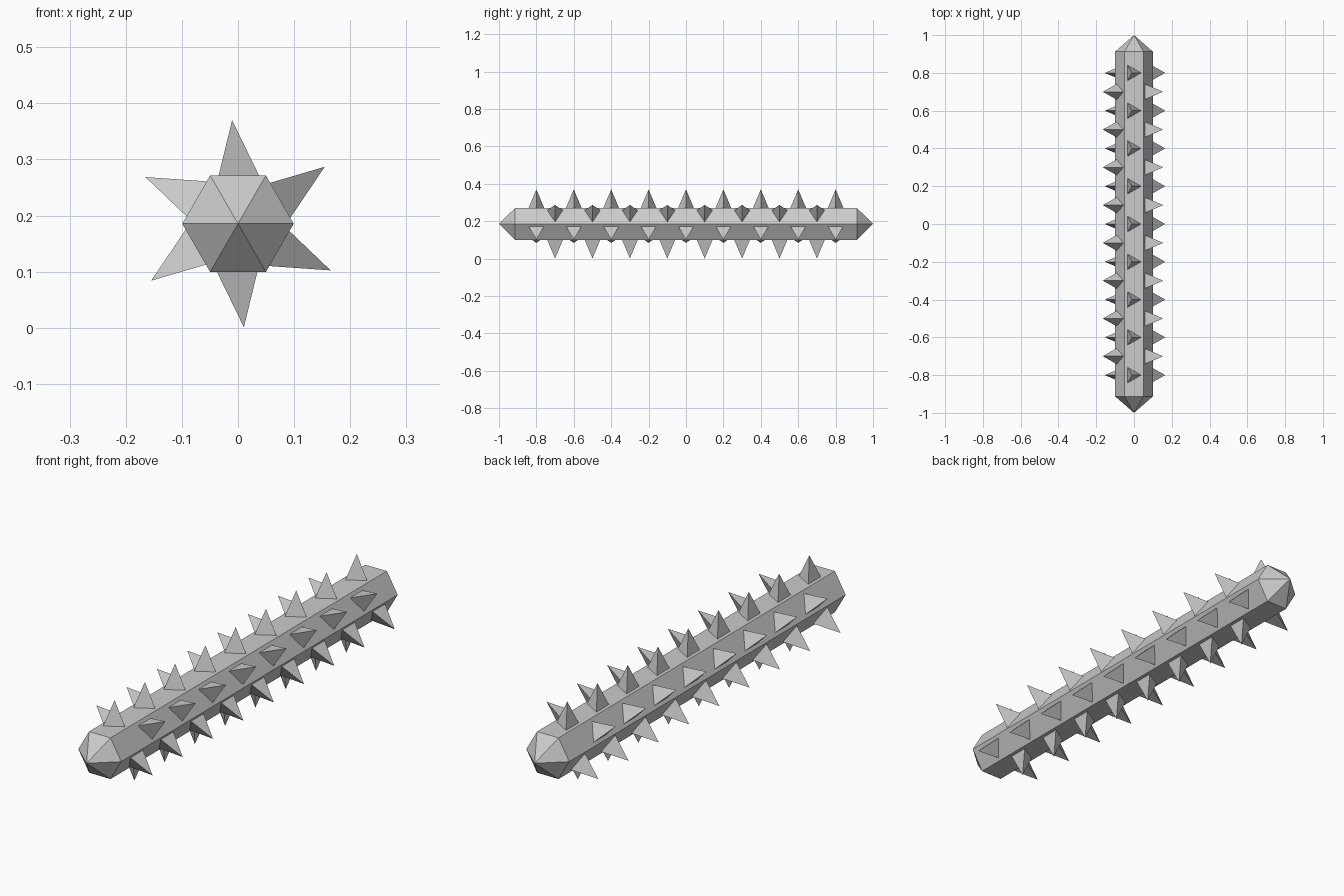
import bpy, bmesh, math
from mathutils import Matrix

if "Cube" in bpy.data.objects:
    bpy.data.objects.remove(bpy.data.objects["Cube"])

CZ = 0.1855         # height of the bar axis
R = 0.0993          # hexagon corner radius
APO = R * math.cos(math.pi / 6)
SHOULDER = 0.913    # where the pointed ends begin
TIP = 0.1845        # spike tip distance from the axis


def finish(bm, name):
    bmesh.ops.recalc_face_normals(bm, faces=bm.faces)
    mesh = bpy.data.meshes.new(name)
    bm.to_mesh(mesh)
    bm.free()
    obj = bpy.data.objects.new(name, mesh)
    obj.location.z = CZ
    bpy.context.collection.objects.link(obj)
    return obj


# Hexagonal bar with pyramid ends
bm = bmesh.new()
rings = []
for y in (-SHOULDER, SHOULDER):
    rings.append([bm.verts.new((R * math.cos(i * math.pi / 3), y,
                                R * math.sin(i * math.pi / 3))) for i in range(6)])
tips = [bm.verts.new((0, -1, 0)), bm.verts.new((0, 1, 0))]
for i in range(6):
    j = (i + 1) % 6
    bm.faces.new((rings[0][i], rings[0][j], rings[1][j], rings[1][i]))
    for ring, tip in zip(rings, tips):
        bm.faces.new((ring[i], ring[j], tip))
finish(bm, "hexagonal_bar")


# One row of three-sided spikes per bar face, alternate rows staggered
def spike_row(index):
    bm = bmesh.new()
    count = 9 - index % 2
    for k in range(count):
        y = (k - (count - 1) / 2) * 0.2
        base = [bm.verts.new((-0.0105 + 0.048 * math.cos(a), y + 0.048 * math.sin(a), APO))
                for a in (0, math.tau / 3, -math.tau / 3)]
        tip = bm.verts.new((-0.0105, y, TIP))
        bm.faces.new(base)
        for i in range(3):
            bm.faces.new((base[i], base[(i + 1) % 3], tip))
    bm.transform(Matrix.Rotation(index * math.pi / 3, 4, 'Y'))
    finish(bm, f"spike_row_{index + 1}")


for n in range(6):
    spike_row(n)
